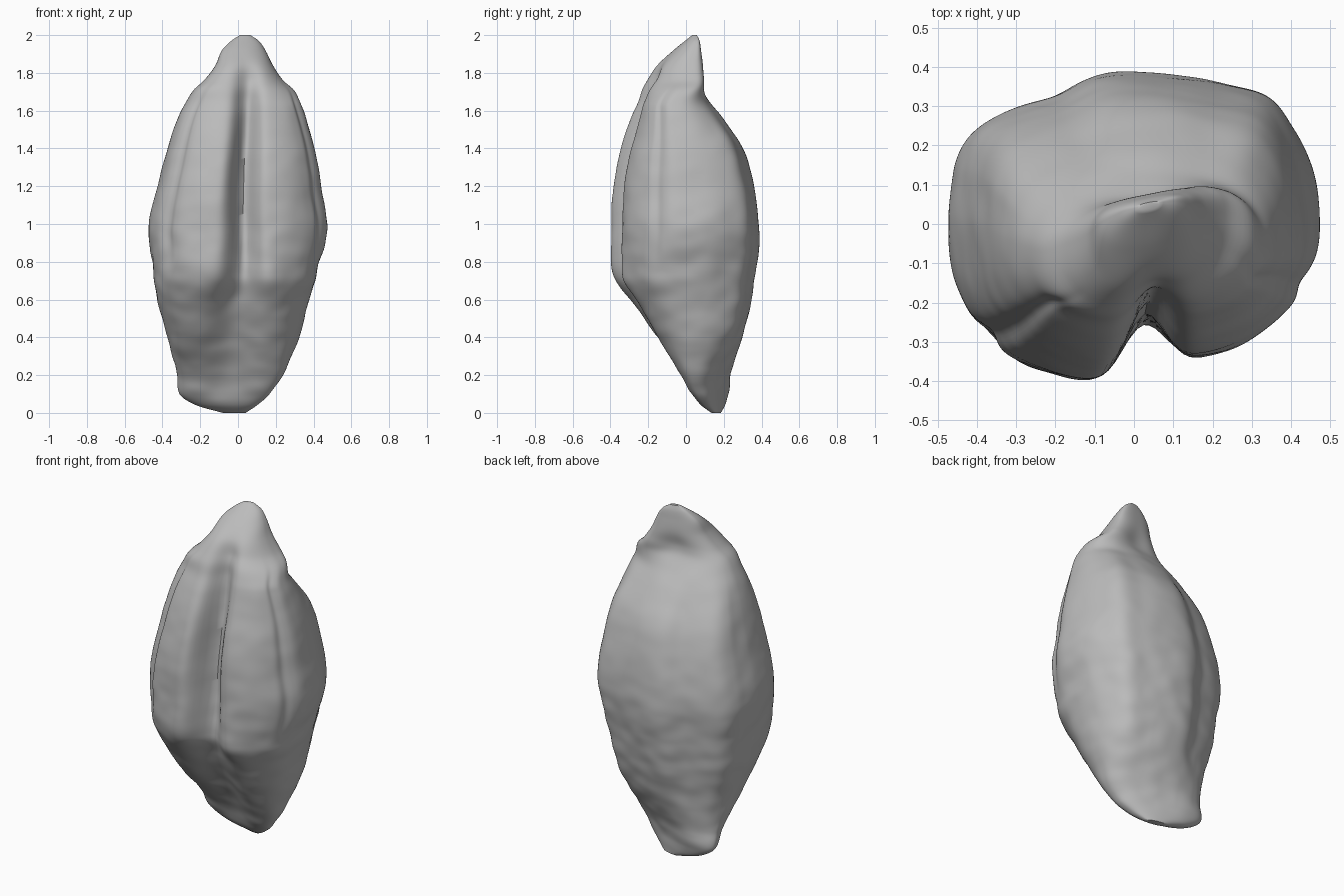
import bpy, bmesh, math
from mathutils import Vector, noise

cube = bpy.data.objects.get("Cube")
if cube:
    bpy.data.objects.remove(cube, do_unlink=True)

SEGMENTS, RINGS = 220, 170

# Body outline: height, right edge, left edge, front edge, back edge
OUTLINE = [
    (0, -.08, .04, .14, .18),
    (.04, -.22, .1, .09, .195),
    (.1, -.31, .17, .045, .205),
    (.2, -.32, .235, -.025, .225),
    (.4, -.375, .32, -.18, .295),
    (.6, -.425, .375, -.32, .345),
    (.72, -.445, .41, -.395, .365),
    (.97, -.472, .47, -.403, .387),
    (1.2, -.425, .44, -.392, .36),
    (1.4, -.375, .405, -.355, .3),
    (1.56, -.322, .358, -.297, .195),
    (1.65, -.275, .325, -.255, .125),
    (1.71, -.235, .295, -.23, .092),
    (1.76, -.18, .24, -.2, .085),
    (1.84, -.12, .185, -.15, .08),
    (1.92, -.085, .145, -.06, .07),
    (1.97, -.035, .11, .0, .065),
    (2, .01, .065, .035, .055),
]

# Front crease: height, centre, depth, width
CREASE = [
    (0, -.04, 0, .12),
    (.3, -.03, .06, .13),
    (.55, -.01, .1, .12),
    (.75, .02, .13, .08),
    (1.2, .025, .16, .065),
    (1.5, .04, .12, .06),
    (1.75, .05, .05, .06),
    (1.9, .05, 0, .06),
    (2, .05, 0, .06),
]


def sample(table, z):
    """Smooth interpolation of a table keyed on height."""
    last = len(table) - 1
    i = max(k for k in range(last) if table[k][0] <= z + 1e-9)
    a, b = table[i], table[i + 1]
    before, after = table[max(i - 1, 0)], table[min(i + 2, last)]
    h = b[0] - a[0]
    t = min(max((z - a[0]) / h, 0), 1)
    result = []
    for k in range(1, len(a)):
        ma = (b[k] - before[k]) / (b[0] - before[0]) * h
        mb = (after[k] - a[k]) / (after[0] - a[0]) * h
        d = b[k] - a[k]
        result.append(a[k] + t * (ma + t * (3 * d - 2 * ma - mb + t * (ma + mb - 2 * d))))
    return result


def bell(value, centre, width):
    return math.exp(-((value - centre) / width) ** 2)


def ease(value, low, high):
    t = min(max((value - low) / (high - low), 0), 1)
    return t * t * (3 - 2 * t)


def power(value, exponent):
    return math.copysign(abs(value) ** exponent, value)


def surface_point(angle, z):
    right, left, front, back = sample(OUTLINE, z)
    centre, valley, width = sample(CREASE, z)
    beak = ease(z, 1.62, 1.78)
    cx, hx = (right + left) / 2, (left - right) / 2
    cy = front + (back - front) * (.5 + .15 * beak)
    c, s = math.cos(angle), math.sin(angle)
    # Rounder front, slightly faceted back, flat back on the beak
    behind = ease(s, -.3, .3)
    roundness = 2 / (2.4 + behind * (.2 * c - .2 + .5 * beak))
    u, v = power(c, roundness), power(s, roundness)
    facing = ease(-v, .1, .7)
    middle = ease(z, .35, .9) * (1 - ease(z, 1.4, 1.85))

    # Long ridges down the back, with a flatter face between them
    facets = .06 * bell(u, -.84, .13) - .07 * bell(u, -.45, .2) + .06 * bell(u, .7, .16)
    facets *= ease(v, .1, .4) * ease(z, .2, .6) * (1 - ease(z, 1.45, 1.7))
    # Shallow furrows that separate the front lobes from the flanks
    furrow = bell(u, -.8, .06) + bell(u, .94, .05)
    furrow *= ease(-v, .05, .3) * ease(z, .7, 1) * (1 - ease(z, 1.6, 1.8))
    scale = 1 + facets - .045 * furrow
    x = cx + hx * u * scale
    y = cy + ((back - cy) if v > 0 else (cy - front)) * v * scale

    # Deep front crease, and a left lobe set back from the right one
    y += facing * valley * bell(x, centre, width)
    y += .05 * middle * facing * ease(x, -.03, .12)

    # Hollow back of the beak, its slanted ridge and the slanted base
    y -= .02 * ease(v, .2, .9) * bell(z, 1.76, .07) * bell(u, 0, .5)
    y += (x - cx) * (.2 * beak - .22 * (1 - ease(z, .1, .45)))

    # Fine wrinkles, strongest on the lower half
    wrinkle = noise.noise(Vector((x * 9, y * 9, z * 12)))
    lumps = noise.noise(Vector((x * 5 + 7, y * 5, z * 4)))
    fade = ease(z, 0, .15) * (1 - ease(z, 1.7, 1.85))
    amount = fade * (.006 * (1 - .6 * ease(z, .7, 1.2)) * wrinkle + .006 * lumps)
    return x + amount * c, y + amount * s, z


# Seed body
bm = bmesh.new()
rings = []
for i in range(RINGS + 1):
    t = i / RINGS
    height = t + .5 * (1 - math.cos(math.pi * t))
    rings.append([bm.verts.new(surface_point(math.tau * j / SEGMENTS, height))
                  for j in range(SEGMENTS)])
for lower, upper in zip(rings, rings[1:]):
    for j in range(SEGMENTS):
        k = (j + 1) % SEGMENTS
        bm.faces.new((lower[j], lower[k], upper[k], upper[j]))
bm.faces.new(rings[0][::-1])
bm.faces.new(rings[-1])

mesh = bpy.data.meshes.new("seed_body")
bm.to_mesh(mesh)
bm.free()
seed = bpy.data.objects.new("seed_body", mesh)
bpy.context.collection.objects.link(seed)

# Plain grey
grey = bpy.data.materials.new("plain_grey")
grey.use_nodes = True
colour = (.5, .5, .5, 1)
grey.diffuse_color = colour
grey.node_tree.nodes["Principled BSDF"].inputs["Base Color"].default_value = colour
mesh.materials.append(grey)

bpy.ops.object.select_all(action='DESELECT')
seed.select_set(True)
bpy.context.view_layer.objects.active = seed
bpy.ops.object.shade_smooth_by_angle(angle=math.radians(60))
